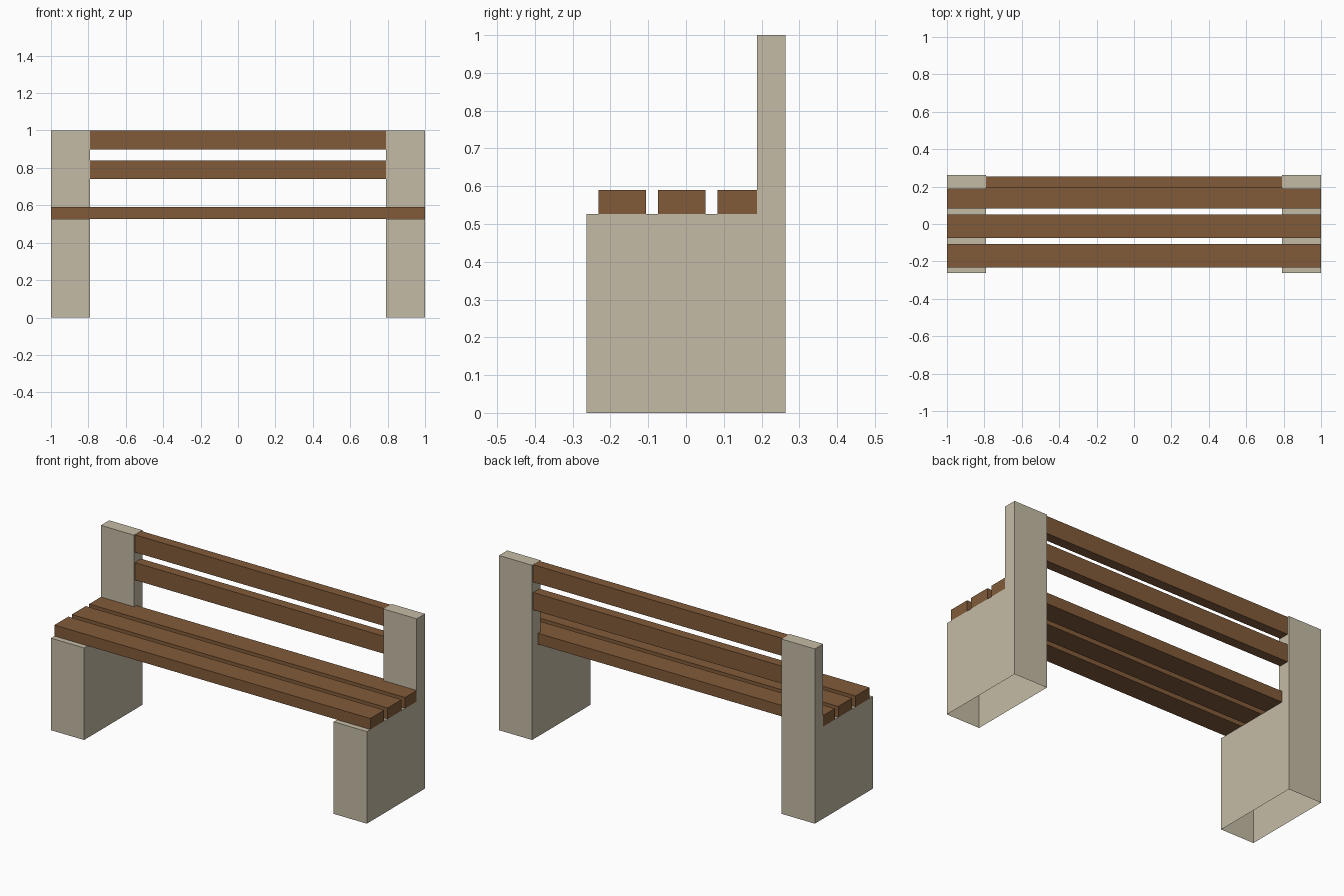
import bpy, bmesh

if "Cube" in bpy.data.objects:
    bpy.data.objects.remove(bpy.data.objects["Cube"])


def material(name, color):
    m = bpy.data.materials.new(name)
    m.diffuse_color = color
    m.use_nodes = True
    m.node_tree.nodes["Principled BSDF"].inputs["Base Color"].default_value = m.diffuse_color
    return m


stone = material("stone", (0.56, 0.50, 0.38, 1))
wood = material("wood", (0.22, 0.105, 0.042, 1))


def add_object(name, bm, mat):
    bmesh.ops.recalc_face_normals(bm, faces=bm.faces)
    mesh = bpy.data.meshes.new(name)
    bm.to_mesh(mesh)
    bm.free()
    mesh.materials.append(mat)
    ob = bpy.data.objects.new(name, mesh)
    bpy.context.collection.objects.link(ob)
    return ob


def slat(name, half_x, y0, y1, z0, z1):
    bm = bmesh.new()
    bmesh.ops.create_cube(bm, size=1)
    bmesh.ops.scale(bm, vec=(2 * half_x, y1 - y0, z1 - z0), verts=bm.verts)
    bmesh.ops.translate(bm, vec=(0, (y0 + y1) / 2, (z0 + z1) / 2), verts=bm.verts)
    return add_object(name, bm, wood)


# End supports: L-shaped side profile extruded along x, hollow underneath
PROFILE = [(-0.263, 0), (0.263, 0), (0.263, 1), (0.188, 1),
           (0.188, 0.527), (-0.263, 0.527)]


def support(name, x0, x1):
    bm = bmesh.new()
    face = bm.faces.new([bm.verts.new((x0, y, z)) for y, z in PROFILE])
    new = bmesh.ops.extrude_face_region(bm, geom=[face], use_keep_orig=True)["geom"]
    verts = [v for v in new if isinstance(v, bmesh.types.BMVert)]
    bmesh.ops.translate(bm, vec=(x1 - x0, 0, 0), verts=verts)
    bmesh.ops.recalc_face_normals(bm, faces=bm.faces)
    # Open bottom
    base = [f for f in bm.faces if all(v.co.z < 0.001 for v in f.verts)]
    bmesh.ops.delete(bm, geom=base, context='FACES_ONLY')
    return add_object(name, bm, stone)


support("left_support", -1.0, -0.79)
support("right_support", 0.79, 1.0)

# Seat slats
for i, y in enumerate((-0.232, -0.0745, 0.083)):
    slat(f"seat_slat_{i + 1}", 1.0, y, y + 0.126, 0.527, 0.59)

# Backrest slats, let into the posts
for i, z in enumerate((0.74, 0.899)):
    slat(f"back_slat_{i + 1}", 0.999, 0.196, 0.253, z, z + 0.1)
